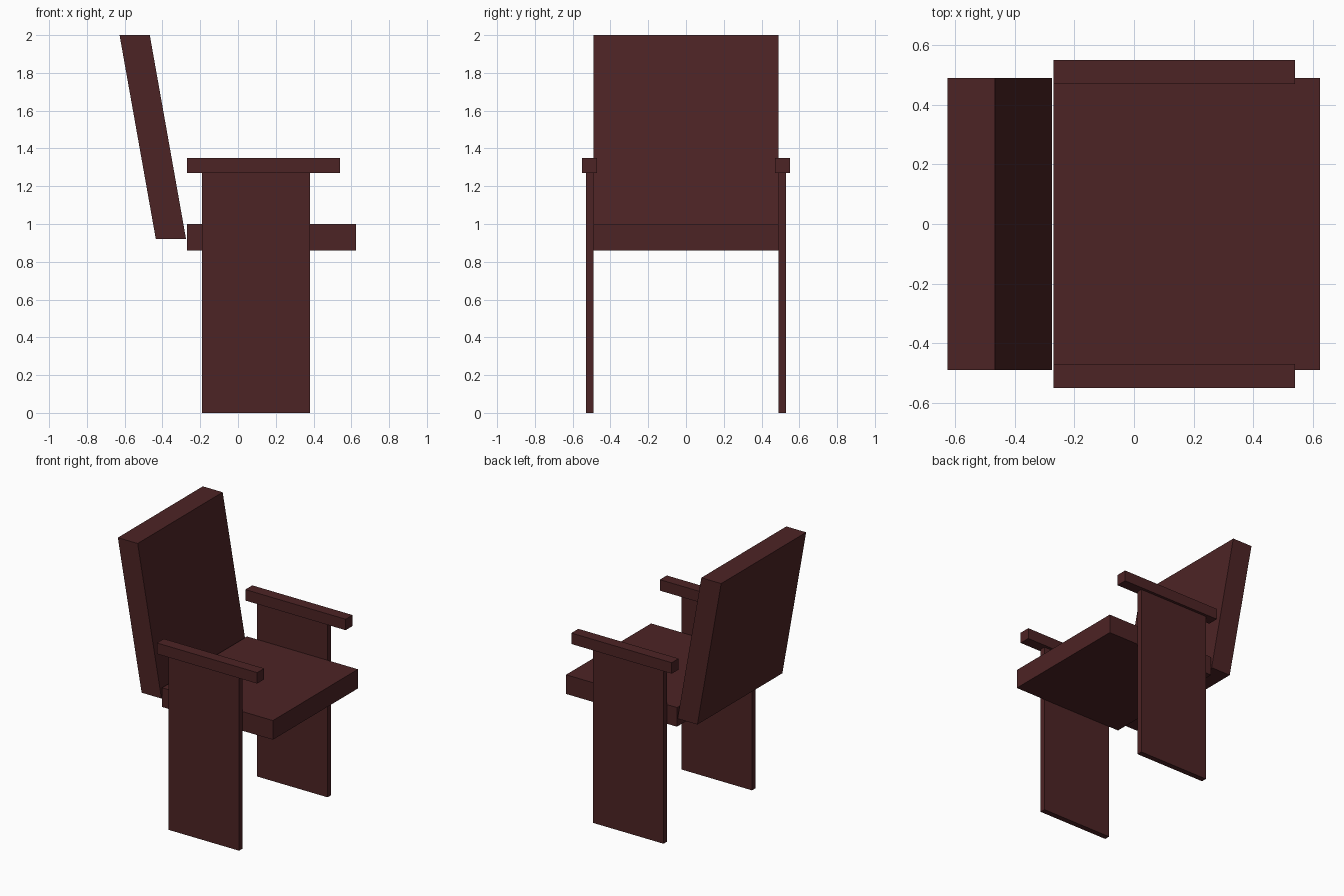
import bpy
import bmesh

default = bpy.data.objects.get("Cube")
if default:
    bpy.data.objects.remove(default, do_unlink=True)

# Single dark red-brown wood colour
wood = bpy.data.materials.new("dark_red_wood")
wood.use_nodes = True
colour = (0.073, 0.017, 0.018, 1.0)
wood.diffuse_color = colour
wood.node_tree.nodes["Principled BSDF"].inputs["Base Color"].default_value = colour


def board(name, x, y, z, lean=0.0):
    """Box between the given x, y, z ranges; lean shifts its top along x."""
    bm = bmesh.new()
    bmesh.ops.create_cube(bm, size=1.0)
    for v in bm.verts:
        top = v.co.z > 0
        v.co = (x[v.co.x > 0] + lean * top, y[v.co.y > 0], z[top])
    mesh = bpy.data.meshes.new(name)
    bm.to_mesh(mesh)
    bm.free()
    mesh.materials.append(wood)
    obj = bpy.data.objects.new(name, mesh)
    bpy.context.collection.objects.link(obj)
    return obj


# Seat and leaning backrest
board("seat", (-0.27, 0.625), (-0.49, 0.49), (0.86, 1.0))
board("backrest", (-0.435, -0.275), (-0.49, 0.49), (0.92, 2.0), lean=-0.192)

# Side panel legs with armrests on top, one pair on each side of the seat
for side, s in (("front", -1), ("back", 1)):
    board(side + "_leg_panel", (-0.19, 0.38), sorted((s * 0.49, s * 0.53)), (0.0, 1.27))
    board(side + "_armrest", (-0.27, 0.54), sorted((s * 0.47, s * 0.55)), (1.27, 1.35))
